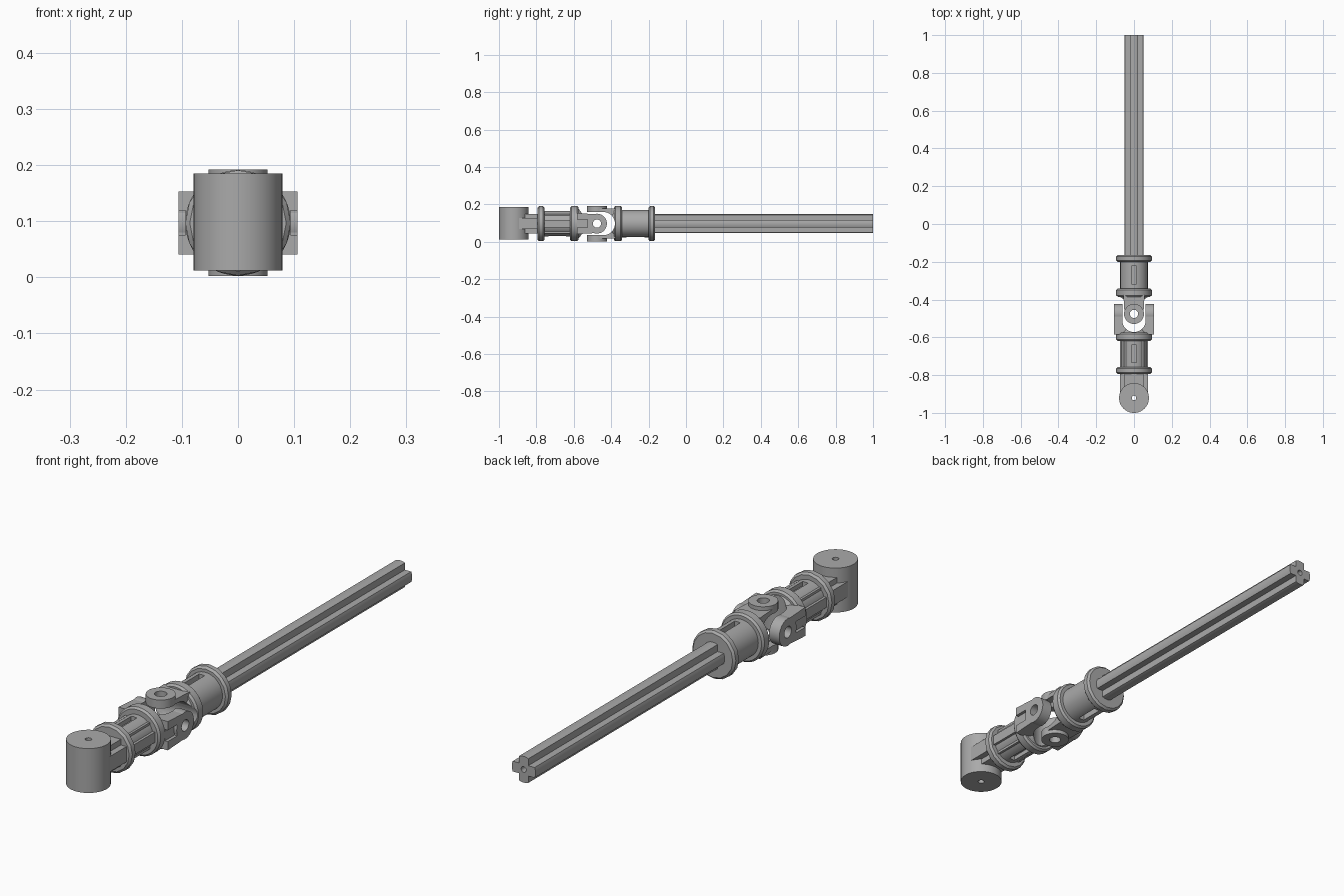
import bpy, bmesh, math
from mathutils import Matrix, Vector

if "Cube" in bpy.data.objects:
    bpy.data.objects.remove(bpy.data.objects["Cube"], do_unlink=True)

ZC = 0.097      # height of the drive axis
PIN_Y = -0.476  # crossing point of the two forks

grey = bpy.data.materials.new("mid_grey")
grey.use_nodes = True
COLOUR = (0.4, 0.4, 0.4, 1)
grey.diffuse_color = COLOUR
grey.node_tree.nodes["Principled BSDF"].inputs["Base Color"].default_value = COLOUR


def finish(name, bm):
    bmesh.ops.recalc_face_normals(bm, faces=bm.faces)
    mesh = bpy.data.meshes.new(name)
    bm.to_mesh(mesh)
    bm.free()
    mesh.materials.append(grey)
    ob = bpy.data.objects.new(name, mesh)
    bpy.context.collection.objects.link(ob)
    return ob


def prism(name, pts, lo, hi):
    """Extrude an XY outline from z = lo to z = hi."""
    bm = bmesh.new()
    face = bm.faces.new([bm.verts.new((x, y, lo)) for x, y in pts])
    ext = bmesh.ops.extrude_face_region(bm, geom=[face])
    verts = [v for v in ext["geom"] if isinstance(v, bmesh.types.BMVert)]
    bmesh.ops.translate(bm, verts=verts, vec=(0, 0, hi - lo))
    return finish(name, bm)


def arc(r, start=0, end=360, n=32, cy=0):
    full = end - start == 360
    steps = n if full else n + 1
    angles = [math.radians(start + (end - start) * i / n) for i in range(steps)]
    return [(r * math.cos(a), cy + r * math.sin(a)) for a in angles]


def lathe(name, profile, n=48):
    """Solid of revolution around Y from (radius, y) pairs."""
    bm = bmesh.new()
    rings = []
    for r, y in profile:
        rings.append([bm.verts.new((x, y, z)) for x, z in arc(r, n=n)])
    for a, b in zip(rings, rings[1:]):
        for i in range(n):
            j = (i + 1) % n
            bm.faces.new((a[i], a[j], b[j], b[i]))
    bm.faces.new(rings[0])
    bm.faces.new(rings[-1])
    return finish(name, bm)


def box(name, x, y0, y1, z0, z1):
    return prism(name, [(-x, y0), (x, y0), (x, y1), (-x, y1)], z0, z1)


def move(ob, matrix):
    ob.data.transform(matrix)
    return ob


def cut(ob, *cutters):
    for c in cutters:
        mod = ob.modifiers.new("cut", "BOOLEAN")
        mod.operation = "DIFFERENCE"
        mod.solver = "EXACT"
        mod.object = c
        bpy.context.view_layer.objects.active = ob
        bpy.ops.object.modifier_apply(modifier=mod.name)
    return ob


def discard(*obs):
    for ob in obs:
        bpy.data.objects.remove(ob, do_unlink=True)


def smooth(ob):
    bpy.ops.object.select_all(action="DESELECT")
    ob.select_set(True)
    bpy.context.view_layer.objects.active = ob
    bpy.ops.object.shade_smooth_by_angle(angle=math.radians(28))


AXIS = Matrix.Translation((0, 0, ZC))
parts = []


def place(ob, matrix=AXIS):
    parts.append(move(ob, matrix))
    return ob


# Upright barrel with a small through hole
barrel = prism("end_barrel", arc(0.079, n=64, cy=-0.921), 0.012, 0.185)
hole = prism("hole_cutter", arc(0.012, n=20, cy=-0.921), -0.1, 0.4)
cut(barrel, hole)
discard(hole)
parts.append(barrel)

# Stepped neck between barrel and first flange
neck_w = box("neck_wide", 0.074, -0.9, -0.78, -0.03, 0.03)
neck_t = box("neck_tall", 0.05, -0.88, -0.78, -0.052, 0.052)
for ob in (neck_w, neck_t):
    place(ob)


# Chamfered flanges at both sleeve ends
def flange(name, y0, y1):
    c = 0.008
    place(lathe(name, [(0.086, y0), (0.094, y0 + c), (0.094, y1 - c), (0.086, y1)], 16))


flange("front_flange", -0.793, -0.757)
flange("rear_flange", -0.2, -0.165)

# Sleeves with a slot above and below
for name, y0, y1, r in (("front_sleeve", -0.765, -0.61, 0.068), ("rear_sleeve", -0.35, -0.19, 0.073)):
    sleeve = lathe(name, [(r, y0), (r, y1)])
    m = (y0 + y1) / 2
    for s in (-1, 1):
        slot = box("slot_cutter", 0.012, m - 0.047, m + 0.047, s * 0.075 - 0.025, s * 0.075 + 0.025)
        cut(sleeve, slot)
        discard(slot)
    place(sleeve)

# Lengthwise ribs on the front sleeve
for i, (x, z) in enumerate(((0.075, 0.02), (0.053, 0.052))):
    for s in (-1, 1):
        rib = box(f"sleeve_rib_{i}", 0.012, -0.76, -0.615, -z, z)
        place(rib, AXIS @ Matrix.Translation((s * (x - 0.012), 0, 0)))


# One fork, pin axis along local Z and collar towards local +Y
def fork(name, matrix, half, web_half, collar_y, scoop):
    opening = prism("opening_cutter", arc(0.062, 0, 180, 24, 0.034) + [(-0.062, -0.2), (0.062, -0.2)], -0.2, 0.2)
    move(opening, Matrix.Rotation(math.radians(90), 4, "Y"))
    pin_hole = prism("pin_cutter", arc(0.022, n=28), -0.2, 0.2)
    eyes = prism(name + "_eyes", arc(0.053, n=40), -half, half)
    web = prism(name + "_arms", arc(0.05, 180, 360, 24) + [(0.056, collar_y + 0.01), (-0.056, collar_y + 0.01)],
                -web_half, web_half)
    c0, c1, c = collar_y, collar_y + 0.045, 0.008
    collar = lathe(name + "_collar", [(0.052, 0.052), (0.078, c0), (0.087, c0), (0.094, c0 + c),
                                      (0.094, c1 - c), (0.087, c1)])
    for ob in (eyes, web, collar):
        cut(ob, opening, pin_hole)
    if scoop:
        for s in (-1, 1):
            groove = box("groove_cutter", 0.022, 0.05, 0.2, s * 0.11 - 0.016, s * 0.11 + 0.016)
            cut(web, groove)
            discard(groove)
    discard(opening, pin_hole)
    for ob in (eyes, web, collar):
        place(ob, matrix)


centre = Matrix.Translation((0, PIN_Y, ZC))
fork("rear_fork", centre, 0.095, 0.08, 0.09, False)
turn = Matrix.Rotation(math.radians(90), 4, "Y") @ Matrix.Rotation(math.pi, 4, "Z")
fork("front_fork", centre @ turn, 0.106, 0.106, 0.098, True)

# Cross-section shaft with rounded tips and a centre bore
w, tip = 0.02, 0.051
arm = [(w, w), (tip - 0.004, w), (tip, 0.009), (tip, -0.009), (tip - 0.004, -w)]
outline = []
for k in range(4):
    rot = Matrix.Rotation(-k * math.pi / 2, 2)
    outline += [tuple(rot @ Vector(p)) for p in arm]
shaft = prism("cross_shaft", outline, -0.38, 1.0)
bore = prism("bore_cutter", arc(0.011, n=20), 0.9, 1.1)
cut(shaft, bore)
discard(bore)
upright = Matrix(((1, 0, 0, 0), (0, 0, 1, 0), (0, -1, 0, 0), (0, 0, 0, 1)))
place(shaft, AXIS @ upright)

for ob in parts:
    smooth(ob)
